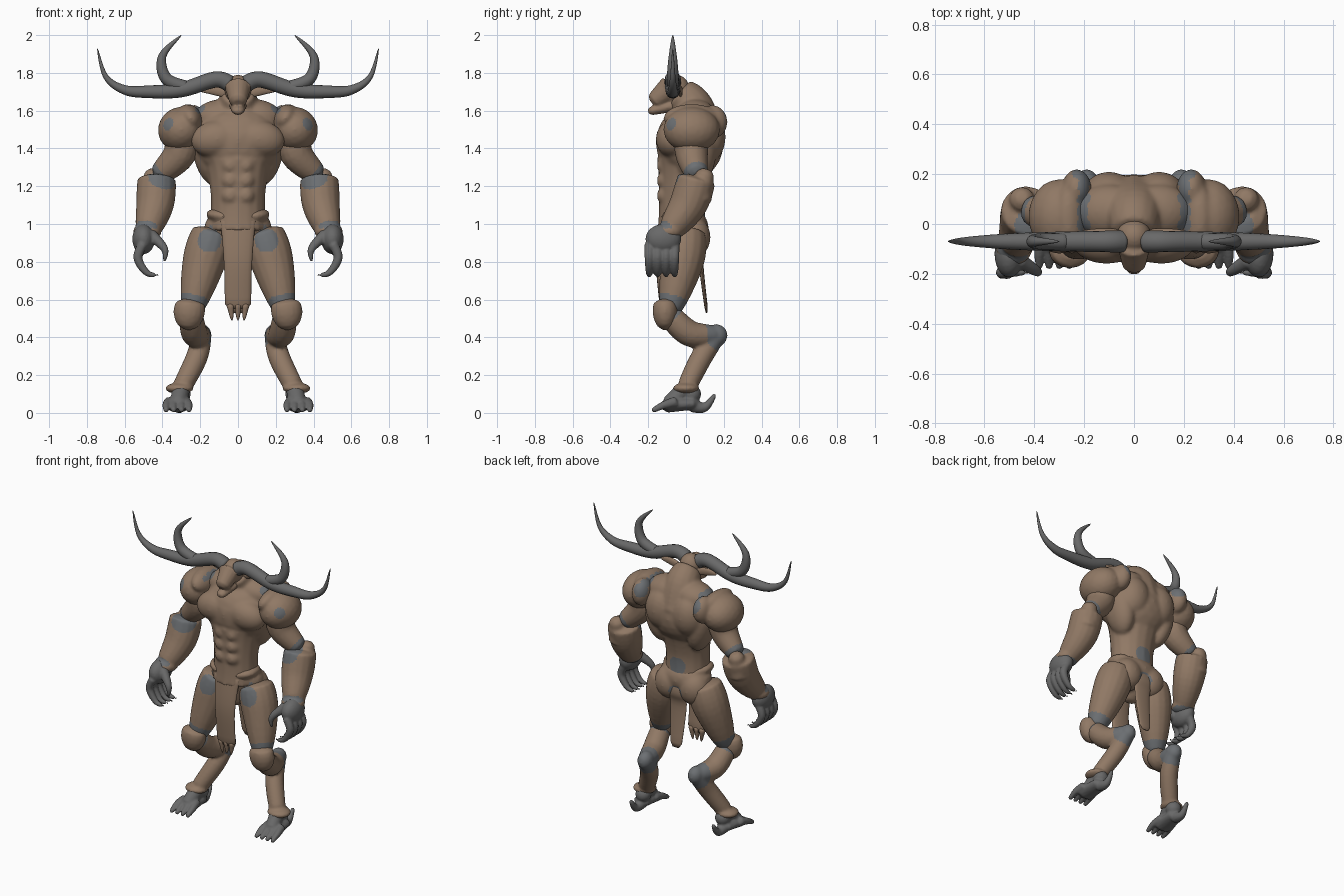
import bpy
import bmesh
import math
from mathutils import Matrix, Vector, Euler

default_cube = bpy.data.objects.get("Cube")
if default_cube:
    bpy.data.objects.remove(default_cube, do_unlink=True)


def material(name, colour):
    mat = bpy.data.materials.new(name)
    mat.use_nodes = True
    mat.diffuse_color = (*colour, 1)
    shader = mat.node_tree.nodes["Principled BSDF"]
    shader.inputs["Base Color"].default_value = mat.diffuse_color
    return mat


SKIN = material("brown hide", (.28, .19, .13))
HORN = material("grey horn", (.14, .14, .14))
JOINT = material("blue grey joint skin", (.15, .16, .17))
ACROSS, DEPTH = Vector((1, 0, 0)), Vector((0, 1, 0))

# Skeleton joints shared by neighbouring parts
SHOULDER = Vector((.3, .03, 1.5))
ELBOW = Vector((.43, .06, 1.25))
WRIST = Vector((.48, -.09, .96))
HIP = Vector((.13, 0, .97))
KNEE = Vector((.25, -.09, .52))
HOCK = Vector((.19, .16, .41))
ANKLE = Vector((.3, 0, .13))


def spline(points, steps=6):
    """Smooth path passing through every point."""
    points = [Vector(p) for p in points]
    padded = [points[0], *points, points[-1]]
    path = []
    for before, start, end, after in zip(padded, padded[1:], padded[2:], padded[3:]):
        leave, arrive = (end - before) / 2, (after - start) / 2
        for i in range(steps):
            t = i / steps
            ease = t * t * (3 - 2 * t)
            path.append(start.lerp(end, ease) + leave * (t * (1 - t) ** 2)
                        - arrive * (t * t * (1 - t)))
    return path + [points[-1]]


def tube(points, thick, thin, swell=0, flat=1, ref=ACROSS, segments=16):
    """Tapered limb that swells midway; flat scales the radius square to ref."""
    def build(bm, side):
        path = spline(points)
        last = len(path) - 1
        rings = []
        for i, centre in enumerate(path):
            t = i / last
            radius = thick + (thin - thick) * t + swell * math.sin(math.pi * t)
            if i in (0, last):
                radius *= .6  # rounded end
            tangent = (path[min(i + 1, last)] - path[max(i - 1, 0)]).normalized()
            u = (ref - tangent * ref.dot(tangent)).normalized()
            v = tangent.cross(u) * flat
            ring = []
            for k in range(segments):
                angle = math.tau * k / segments
                co = centre + (u * math.cos(angle) + v * math.sin(angle)) * radius
                ring.append(bm.verts.new((co.x * side, co.y, co.z)))
            rings.append(ring)
        for low, high in zip(rings, rings[1:]):
            for k in range(segments):
                n = (k + 1) % segments
                bm.faces.new((low[k], low[n], high[n], high[k]))
        bm.faces.new(rings[0])
        bm.faces.new(rings[-1])
    build.central = all(p[0] == 0 for p in points)
    return build


def ball(centre, radii, tilt=0):
    """Muscle mass as an ellipsoid, tilted sideways by degrees."""
    def build(bm, side):
        turn = Euler((0, math.radians(tilt), 0))
        placed = Matrix.LocRotScale(Vector(centre), turn, Vector(radii))
        mirrored = Matrix.Diagonal((side, 1, 1, 1)) @ placed
        bmesh.ops.create_icosphere(bm, subdivisions=3, radius=1, matrix=mirrored)
    build.central = centre[0] == 0
    return build


def part(name, pieces, sides=(1, -1), main=SKIN, voxel=.01, soften=3, patches=()):
    """Fuse pieces into one surface; patches are spheres that recolour faces."""
    bm = bmesh.new()
    for side in sides:
        for piece in pieces:
            if not (piece.central and side < 0):
                piece(bm, side)
    bmesh.ops.recalc_face_normals(bm, faces=bm.faces)
    mesh = bpy.data.meshes.new(name)
    bm.to_mesh(mesh)
    bm.free()
    obj = bpy.data.objects.new(name, mesh)
    bpy.context.collection.objects.link(obj)
    if voxel:
        remesh = obj.modifiers.new("fuse", "REMESH")
        remesh.mode = "VOXEL"
        remesh.voxel_size = voxel
        smooth = obj.modifiers.new("soften", "SMOOTH")
        smooth.iterations = soften
        graph = bpy.context.evaluated_depsgraph_get()
        fused = bpy.data.meshes.new_from_object(obj.evaluated_get(graph))
        obj.modifiers.clear()
        obj.data = fused
    mesh = obj.data
    mesh.materials.clear()
    mesh.materials.append(main)
    mesh.materials.append(JOINT)
    mesh.shade_smooth()
    for face in mesh.polygons:
        spot = Vector((abs(face.center.x), face.center.y, face.center.z))
        inside = any((spot - Vector(centre)).length < reach for centre, reach in patches)
        face.material_index = int(inside)


def pair(name, pieces, **options):
    part("left_" + name, pieces, sides=(1,), **options)
    part("right_" + name, pieces, sides=(-1,), **options)


# Torso with chest, stomach, back and neck muscles
abdominals = [ball((.04, -.105, 1.15 + .08 * row), (.05, .05, .05)) for row in range(3)]
waist = tube([(0, -.02, .95), (0, -.02, 1.15), (0, 0, 1.35)], .16, .19, swell=-.03, flat=.85)
neck = tube([(0, .06, 1.45), (0, .03, 1.62), (0, -.04, 1.7)], .15, .08)
ribcage = ball((0, .02, 1.43), (.24, .18, .2))
chest = ball((.11, -.07, 1.45), (.14, .09, .1), tilt=8)
breastbone = ball((0, -.08, 1.45), (.1, .08, .09))
side_muscle = ball((.16, .05, 1.38), (.08, .11, .18), tilt=12)
shoulder_blade = ball((.1, .11, 1.46), (.11, .1, .14))
neck_slope = ball((.1, .05, 1.57), (.14, .11, .09), tilt=8)
shoulder_seam = [((.2, .05 * step, 1.61), .03) for step in range(-1, 5)]
part("torso", abdominals + [waist, neck, ribcage, chest, breastbone, side_muscle,
                            shoulder_blade, neck_slope],
     soften=8, patches=shoulder_seam + [((0, .1, 1.08), .06)])

# Pelvis with oblique ridges, buttocks and a wedge between the thighs
hip_mass = ball((0, 0, .98), (.18, .12, .11))
oblique = ball((.08, -.03, 1.04), (.09, .1, .04), tilt=-10)
buttock = ball((.09, .04, .93), (.1, .09, .11))
wedge = tube([(0, -.06, 1.04), (0, -.04, .8)], .15, .06, flat=.6)
part("pelvis", [hip_mass, oblique, buttock, wedge], soften=6,
     patches=[((0, .11, .9), .05), ((.17, -.1, .95), .06)])

# Head with muzzle, open jaw and brows
skull = ball((0, -.05, 1.71), (.07, .07, .08))
muzzle = tube([(0, -.07, 1.73), (0, -.18, 1.64)], .075, .04)
jaw = tube([(0, -.05, 1.63), (0, -.2, 1.595)], .05, .03, flat=.7)
brow = ball((.04, -.09, 1.73), (.04, .03, .02), tilt=-15)
part("head", [skull, muzzle, jaw, brow], voxel=.007)
ear = tube([(.06, -.03, 1.69), (.14, -.03, 1.71), (.21, -.03, 1.71)], .01, .002,
           swell=.006, flat=2, ref=DEPTH)
pair("ear", [ear], voxel=0)


# Antlers: long outer sweep and inner upright prong
def horn(name, outline, thick):
    path = [(x, -.07, z) for x, z in outline]
    pair(name, [tube(path, thick, .002, swell=.01, ref=DEPTH)], main=HORN, voxel=0)


horn("horn_sweep", [(.04, 1.74), (.12, 1.765), (.3, 1.71), (.47, 1.7), (.6, 1.71),
                    (.7, 1.78), (.745, 1.93)], thick=.045)
horn("horn_prong", [(.26, 1.72), (.38, 1.77), (.4, 1.89), (.3, 2)], thick=.034)

# Arms
plate_dome = ball(SHOULDER, (.125, .15, .12), tilt=30)
plate_rim = ball((.25, .03, 1.56), (.06, .15, .08), tilt=30)
plate_back = ball((.23, .14, 1.54), (.06, .08, .09))
pair("shoulder_plate", [plate_dome, plate_rim, plate_back], soften=6,
     patches=shoulder_seam + [((.37, -.08, 1.53), .035), ((.2, .2, 1.58), .05)])
pair("upper_arm", [tube([SHOULDER, (.31, .03, 1.37), ELBOW], .085, .05, swell=.02)],
     patches=[(ELBOW, .08)])
forearm = tube([ELBOW, (.44, .01, 1.1), WRIST], .1, .06, swell=.02)
elbow_guard = tube([(.45, .06, 1.12), (.45, .11, 1.29)], .08, .04)
wrist_ball = ball(WRIST, (.075, .075, .05))
pair("forearm", [forearm, elbow_guard, wrist_ball],
     patches=[((.4, -.01, 1.25), .08), (WRIST, .07)])

# Hands with four hooked fingers and a thumb
finger_rows = [-.06 - .045 * i for i in range(4)]
fingers = [tube([(.5, y, .9), (.53, y, .82), (.48, y, .74), (.41, y, .73)], .026, .005, swell=.006)
           for y in finger_rows]
thumb = tube([(.47, -.14, .95), (.39, -.19, .87), (.39, -.19, .8)], .035, .006)
palm = ball((.5, -.12, .92), (.06, .095, .08))
pair("hand", fingers + [thumb, palm], main=HORN, voxel=.007, soften=2)

# Legs with backward hocks
thigh = tube([HIP, (.18, -.02, .8), KNEE], .1, .045, swell=.042)
pair("thigh", [thigh], patches=[(KNEE, .12), ((.15, -.13, .92), .07)])
knee_plate = tube([(.25, -.11, .6), (.27, -.11, .44)], .065, .03, swell=.035, flat=.8)
pair("knee_plate", [knee_plate])
calf = tube([KNEE, (.23, .02, .42), HOCK], .06, .05, swell=.015)
shin = tube([HOCK, (.22, .08, .29), ANKLE], .05, .05, swell=.008)
cuff = ball((.31, 0, .13), (.075, .07, .03))
pair("calf", [calf, shin, cuff, ball(HOCK, (.05, .06, .06))], patches=[(HOCK, .09), (KNEE, .07)])

# Feet with four toes and a heel spur
toes = [tube([(.32 + .7 * dx, -.05, .06), (.32 + dx, -.12, .04), (.32 + dx, -.18, .01)],
             .03, .012) for dx in (-.06, -.02, .02, .06)]
sole = tube([(.31, .06, .05), (.32, -.12, .04)], .05, .07, flat=.6)
instep = tube([ANKLE, (.32, -.1, .04)], .05, .04)
heel = ball((.3, .03, .1), (.05, .05, .05))
spur = tube([(.31, .03, .04), (.31, .1, .03), (.31, .155, .1)], .04, .01)
pair("foot", toes + [sole, instep, heel, spur], main=HORN, voxel=.008, soften=2)

# Front loincloth with ragged fringe, and rear flap
cloth = tube([(0, -.11, 1.04), (0, -.14, .8), (0, -.12, .55)], .1, .07, swell=-.01, flat=.25)
part("loincloth", [cloth], voxel=0)
fringe = [tube([(x, -.12, .58), (x * .8, -.12, .49)], .025, .004) for x in (0, .04)]
part("loincloth_fringe", fringe, voxel=0)
flap = tube([(0, .08, 1), (0, .1, .9), (0, .08, .8), (0, .11, .53)], .05, .04, swell=.02, flat=.2)
part("rear_flap", [flap], voxel=0)
